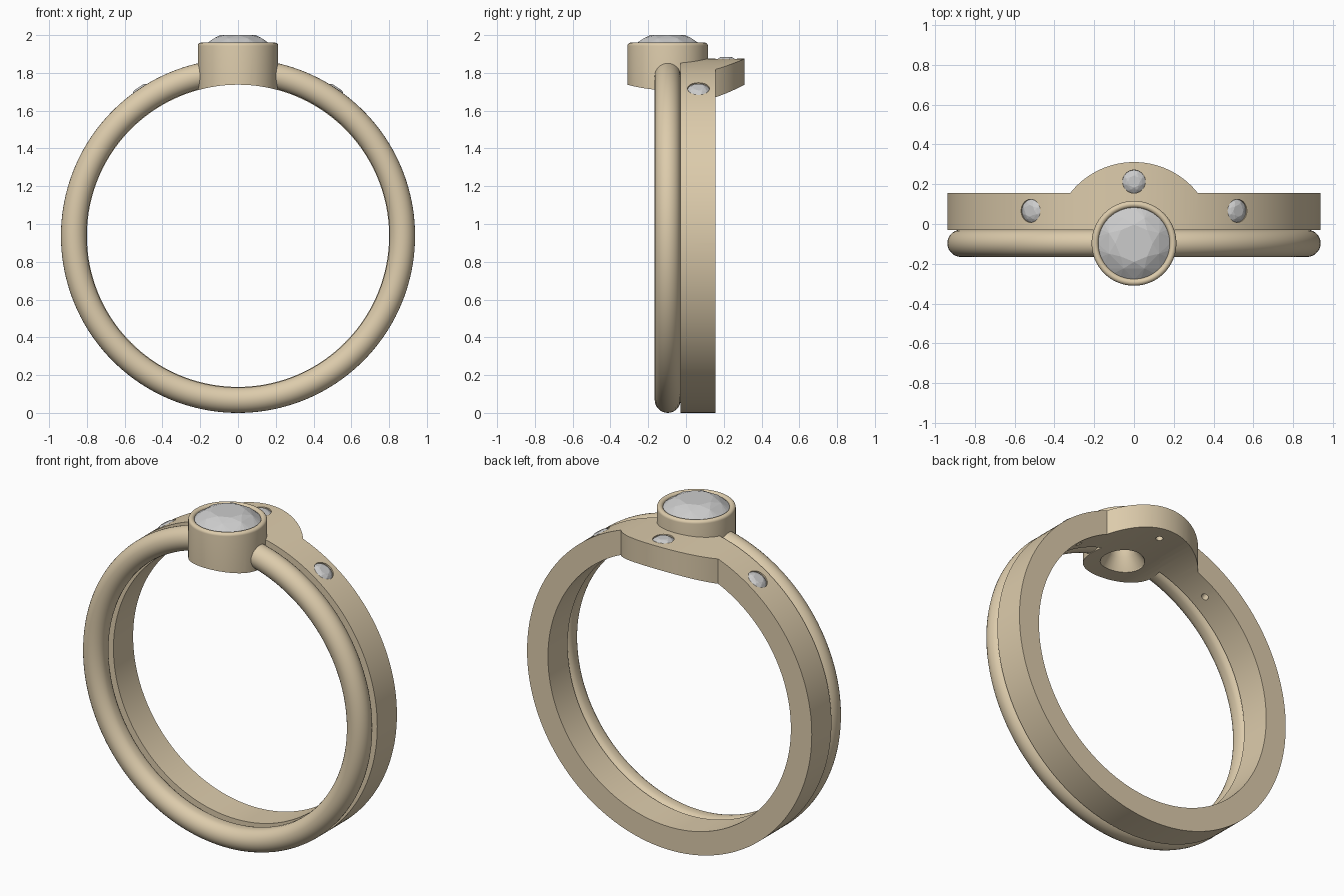
import bpy, bmesh, math
from mathutils import Matrix, Vector

if "Cube" in bpy.data.objects:
    bpy.data.objects.remove(bpy.data.objects["Cube"])

C = 0.9375           # ring centre height
RO, RI = 0.9375, 0.80
SY = -0.097          # main stone y position


def material(name, col):
    m = bpy.data.materials.new(name)
    m.diffuse_color = (*col, 1)
    m.use_nodes = True
    m.node_tree.nodes["Principled BSDF"].inputs["Base Color"].default_value = m.diffuse_color
    return m


GOLD = material("gold", (0.72, 0.60, 0.41))
GEM = material("clear_stone", (0.86, 0.85, 0.85))


def finish(name, bm, mat, matrix):
    bmesh.ops.recalc_face_normals(bm, faces=bm.faces)
    bm.transform(matrix)
    me = bpy.data.meshes.new(name)
    bm.to_mesh(me)
    bm.free()
    me.materials.append(mat)
    ob = bpy.data.objects.new(name, me)
    bpy.context.collection.objects.link(ob)
    return ob


def lathe(name, prof, segs=64, matrix=Matrix(), mat=GOLD):
    """Revolve a closed (radius, height) profile about local z."""
    bm = bmesh.new()
    rings = []
    for i in range(segs):
        a = math.tau * i / segs
        rings.append([bm.verts.new((r * math.cos(a), r * math.sin(a), h)) for r, h in prof])
    n = len(prof)
    for i in range(segs):
        p, q = rings[i], rings[(i + 1) % segs]
        for j in range(n):
            k = (j + 1) % n
            if prof[j][0] > 0 or prof[k][0] > 0:
                bm.faces.new((p[j], q[j], q[k], p[k]))
    bmesh.ops.remove_doubles(bm, verts=bm.verts, dist=1e-6)
    return finish(name, bm, mat, matrix)


def prism(name, pts, z0, z1):
    """Extrude a plan outline upward."""
    bm = bmesh.new()
    f = bm.faces.new([bm.verts.new((x, y, z0)) for x, y in pts])
    ext = bmesh.ops.extrude_face_region(bm, geom=[f])["geom"]
    bmesh.ops.translate(bm, verts=[v for v in ext if isinstance(v, bmesh.types.BMVert)],
                        vec=(0, 0, z1 - z0))
    return finish(name, bm, GOLD, Matrix())


def gem(name, R, crown, depth, matrix):
    """Round brilliant cut: hull of table, crown, girdle, pavilion and culet points."""
    bm = bmesh.new()
    for n, r, h, off in ((8, 0.52, crown, 0), (8, 0.76, crown * 0.68, 0.5),
                         (32, 1.0, 0.0, 0), (32, 1.0, -0.03 * R, 0),
                         (8, 0.55, -depth * 0.5, 0.5)):
        for i in range(n):
            a = math.tau * (i + off) / n
            bm.verts.new((R * r * math.cos(a), R * r * math.sin(a), h))
    bm.verts.new((0, 0, -depth))
    res = bmesh.ops.convex_hull(bm, input=bm.verts)
    loose = [v for v in bm.verts if not v.link_faces]
    bmesh.ops.delete(bm, geom=loose, context='VERTS')
    return finish(name, bm, GEM, matrix)


def cut(ob, cutters):
    bpy.context.view_layer.objects.active = ob
    for c in cutters:
        m = ob.modifiers.new("cut", 'BOOLEAN')
        m.operation, m.solver, m.object = 'DIFFERENCE', 'EXACT', c
        bpy.ops.object.modifier_apply(modifier=m.name)


def smooth(ob, deg=30):
    bpy.ops.object.select_all(action='DESELECT')
    ob.select_set(True)
    bpy.context.view_layer.objects.active = ob
    bpy.ops.object.shade_smooth_by_angle(angle=math.radians(deg))


# local z -> world y, about the finger axis
AXIS_Y = Matrix.Translation((0, 0, C)) @ Matrix.Rotation(-math.pi / 2, 4, 'X')
STONE = Matrix.Translation((0, SY, 0))

# cutters: finger hole, bezel clearance, plan trims of the flat band
finger = lathe("finger_cutter", [(0, -1), (RI, -1), (RI, 1), (0, 1)], 160, AXIS_Y)
clearance = lathe("bezel_cutter", [(0, 1.4), (0.203, 1.4), (0.203, 2.3), (0, 2.3)], 64, STONE)
R, yb = 0.408, 0.156
half = math.acos((yb - SY) / R)
arc = [(R * math.sin(a), SY + R * math.cos(a))
       for a in (half * (1 - 2 * i / 40) for i in range(41))]
upper_trim = prism("upper_trim", arc + [(-1.3, yb), (-1.3, 0.6), (1.3, 0.6), (1.3, yb)], 0.9, 2.4)
lower_trim = prism("lower_trim", [(-1.3, yb), (1.3, yb), (1.3, 0.6), (-1.3, 0.6)], -0.4, 1.0)
cutters = [finger, clearance, upper_trim, lower_trim]

# round band that carries the bezel
mid, rad = (RO + RI) / 2, (RO - RI) / 2
wire = [(max(mid + rad * math.cos(t), RI + 0.003), SY + rad * math.sin(t))
        for t in (math.tau * i / 28 for i in range(28))]
round_band = lathe("round_band", wire, 160, AXIS_Y)
cut(round_band, [clearance])

# flat band with the rounded crest curving around the bezel
flat_band = lathe("flat_band", [(RI, -0.029), (RO, -0.029), (RO, 0.4), (RI, 0.4)], 160, AXIS_Y)
cut(flat_band, [upper_trim, lower_trim, clearance])

# accent stones and their drilled seats
seat_profile = [(0, 0.06), (0.058, 0.06), (0.058, -0.014), (0.02, -0.052), (0.02, -0.25), (0, -0.25)]
tilt = math.asin(0.52 / RO)
for label, a, y in (("left", -tilt, 0.066), ("right", tilt, 0.066), ("centre", 0, 0.213)):
    mx = Matrix.Translation((0, y, C)) @ Matrix.Rotation(a, 4, 'Y') @ Matrix.Translation((0, 0, RO))
    seat = lathe(label + "_seat_cutter", seat_profile, 32, mx)
    cut(flat_band, [seat])
    cutters.append(seat)
    gem(label + "_accent_stone", 0.0575, 0.017, 0.043, mx @ Matrix.Translation((0, 0, -0.009)))

# bezel: turned cup with rounded rim and flared hole, trimmed to the finger
fillet = [(0.196 + 0.017 * math.cos(t), 1.943 + 0.017 * math.sin(t))
          for t in (math.pi * i / 12 for i in range(13))]
bezel = lathe("bezel", [(0.213, 1.6)] + fillet +
              [(0.179, 1.935), (0.065, 1.84), (0.075, 1.80), (0.12, 1.735), (0.12, 1.6)], 64, STONE)
cut(bezel, [finger])

# main stone
gem("main_stone", 0.18, 0.053, 0.13, Matrix.Translation((0, SY, 1.947)))

for ob in (round_band, flat_band, bezel):
    smooth(ob)
for c in cutters:
    bpy.data.objects.remove(c)
